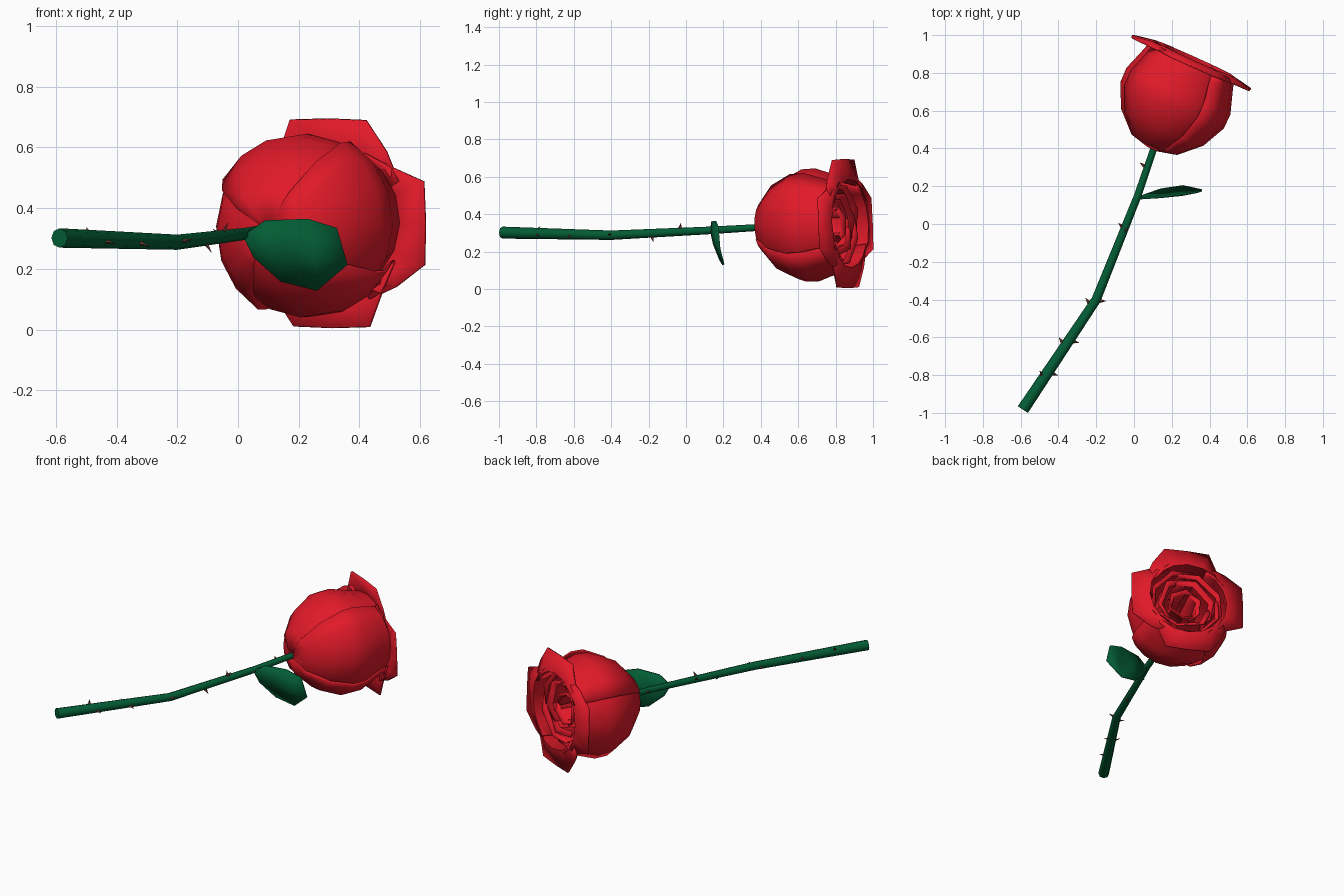
import bpy, bmesh, math
from mathutils import Vector

if "Cube" in bpy.data.objects:
    bpy.data.objects.remove(bpy.data.objects["Cube"])


def material(name, rgb):
    m = bpy.data.materials.new(name)
    m.diffuse_color = (*rgb, 1)
    m.use_nodes = True
    m.node_tree.nodes["Principled BSDF"].inputs["Base Color"].default_value = m.diffuse_color
    return m


RED = material("petal red", (0.76, 0.01, 0.022))
GREEN = material("stem green", (0.001, 0.11, 0.036))
BROWN = material("thorn brown", (0.17, 0.05, 0.035))


def make_object(name, verts, faces, mat, thickness=0, angle=40):
    me = bpy.data.meshes.new(name)
    me.from_pydata([tuple(v) for v in verts], [], faces)
    bm = bmesh.new()
    bm.from_mesh(me)
    bmesh.ops.recalc_face_normals(bm, faces=bm.faces)
    bm.to_mesh(me)
    bm.free()
    me.materials.append(mat)
    ob = bpy.data.objects.new(name, me)
    bpy.context.collection.objects.link(ob)
    if thickness:
        mod = ob.modifiers.new("thickness", 'SOLIDIFY')
        mod.thickness = thickness
        mod.offset = 0
    bpy.ops.object.select_all(action='DESELECT')
    ob.select_set(True)
    bpy.context.view_layer.objects.active = ob
    bpy.ops.object.shade_smooth_by_angle(angle=math.radians(angle))
    return ob


# Flower head frame: the axis leans back and to the right
BASE = Vector((0.095, 0.392, 0.33))
AXIS = Vector((0.41, 0.91, 0.04)).normalized()
RIGHT = AXIS.cross(Vector((0, 0, 1))).normalized()
UP = RIGHT.cross(AXIS)


def head_point(r, a, h):
    return BASE + AXIS * h + (RIGHT * math.cos(a) + UP * math.sin(a)) * r


BUD = [(0.03, 0.01), (0.13, 0.035), (0.235, 0.135), (0.295, 0.26), (0.297, 0.34), (0.255, 0.465)]
LIP = [(0.24, 0.53)]     # outer petals rise to a lip, then droop outward
OUTER = [-1, -0.68, -0.36, 0, 0.36, 0.68, 1]
INNER = [-1, -0.4, 0.4, 1]
TIP = [0.285, 0.315, 0.366, 0.345, 0.368, 0.285, 0.262]   # skewed rim outline


def petal(name, centre, half, scale, top, flare):
    cols = INNER if flare else OUTER
    profile = BUD if flare else BUD + LIP
    verts = []
    for r, h in profile:
        for u in cols:
            # one edge tucks under the neighbouring petal
            verts.append(head_point(r * scale * (1 + 0.05 * u), centre + half * u, h * top / 0.465))
    for j, u in enumerate(cols):
        if flare:
            verts.append(head_point(0.25 * scale * (1 + 0.05 * u) + flare, centre + half * u,
                                    top + 0.03 - 0.025 * u * u))
        else:
            verts.append(head_point(TIP[j], centre + half * u, 0.505))
    n = len(cols)
    faces = [(i * n + j, i * n + j + 1, i * n + n + j + 1, i * n + n + j)
             for i in range(len(profile)) for j in range(n - 1)]
    make_object(name, verts, faces, RED, 0.01)


# Petal layers: name, count, first angle, half width, radius scale, height, rim flare (0 = broad rim)
LAYERS = [("outer_petal", 4, 0, 61, 1.0, 0.465, 0),
          ("second_petal", 4, 45, 58, 0.8, 0.46, 0.02),
          ("third_petal", 3, 20, 72, 0.58, 0.455, 0.03),
          ("heart_petal", 3, 65, 72, 0.33, 0.44, 0.02)]
for name, count, first, half, scale, top, flare in LAYERS:
    for k in range(count):
        petal(f"{name}_{k + 1}", math.radians(first + 360 * k / count),
              math.radians(half), scale, top, flare)

# Stem: tapered octagonal tube along a bent path
PATH = [(Vector((-0.588, -0.982, 0.302)), 0.032), (Vector((-0.2, -0.4, 0.288)), 0.025),
        (Vector((0.02, 0.15, 0.315)), 0.02), (Vector((0.115, 0.43, 0.332)), 0.018)]
SIDES = 8
verts, faces = [], []
for i, (p, r) in enumerate(PATH):
    d = (PATH[min(i + 1, 3)][0] - PATH[max(i - 1, 0)][0]).normalized()
    side = d.cross(Vector((0, 0, 1))).normalized()
    up = side.cross(d)
    for k in range(SIDES):
        a = 2 * math.pi * k / SIDES
        verts.append(p + (side * math.cos(a) + up * math.sin(a)) * r)
for i in range(len(PATH) - 1):
    for k in range(SIDES):
        a, b = i * SIDES + k, i * SIDES + (k + 1) % SIDES
        faces.append((a, b, b + SIDES, a + SIDES))
faces += [tuple(range(SIDES)), tuple(range(3 * SIDES, 4 * SIDES))]
make_object("stem", verts, faces, GREEN, angle=50)

# Thorns: small hooked pyramids at (y along stem, angle around stem)
THORNS = [(0.30, 170), (-0.02, 150), (-0.18, -65), (-0.40, 10), (-0.43, 185),
          (-0.61, -20), (-0.64, 170), (-0.78, -15), (-0.81, 135), (-0.03, 70)]
for n, (y, ang) in enumerate(THORNS):
    for (p0, r0), (p1, r1) in zip(PATH, PATH[1:]):
        if p0.y <= y <= p1.y:
            t = (y - p0.y) / (p1.y - p0.y)
            p, r, d = p0.lerp(p1, t), r0 + (r1 - r0) * t, (p1 - p0).normalized()
    side = d.cross(Vector((0, 0, 1))).normalized()
    a = math.radians(ang)
    out = side * math.cos(a) + side.cross(d) * math.sin(a)
    across = d.cross(out)
    root = p + out * r * 0.85
    verts = [root + d * 0.012, root + across * 0.007, root - d * 0.012, root - across * 0.007,
             root + out * 0.032 + d * 0.012]
    make_object(f"thorn_{n + 1}", verts,
                [(3, 2, 1, 0), (0, 1, 4), (1, 2, 4), (2, 3, 4), (3, 0, 4)], BROWN, angle=20)

# Leaf: two halves folded along the midrib
leaf = [(0.015, 0.135, 0.31), (0.14, 0.143, 0.278), (0.25, 0.154, 0.247), (0.36, 0.178, 0.215),
        (0.09, 0.14, 0.36), (0.23, 0.155, 0.365), (0.325, 0.168, 0.335),
        (0.05, 0.15, 0.24), (0.14, 0.182, 0.16), (0.26, 0.2, 0.13)]
make_object("leaf", leaf, [(0, 1, 4), (1, 2, 5, 4), (2, 3, 6, 5),
                           (0, 7, 8, 1), (1, 8, 9, 2), (2, 9, 3)], GREEN, 0.012, 25)
